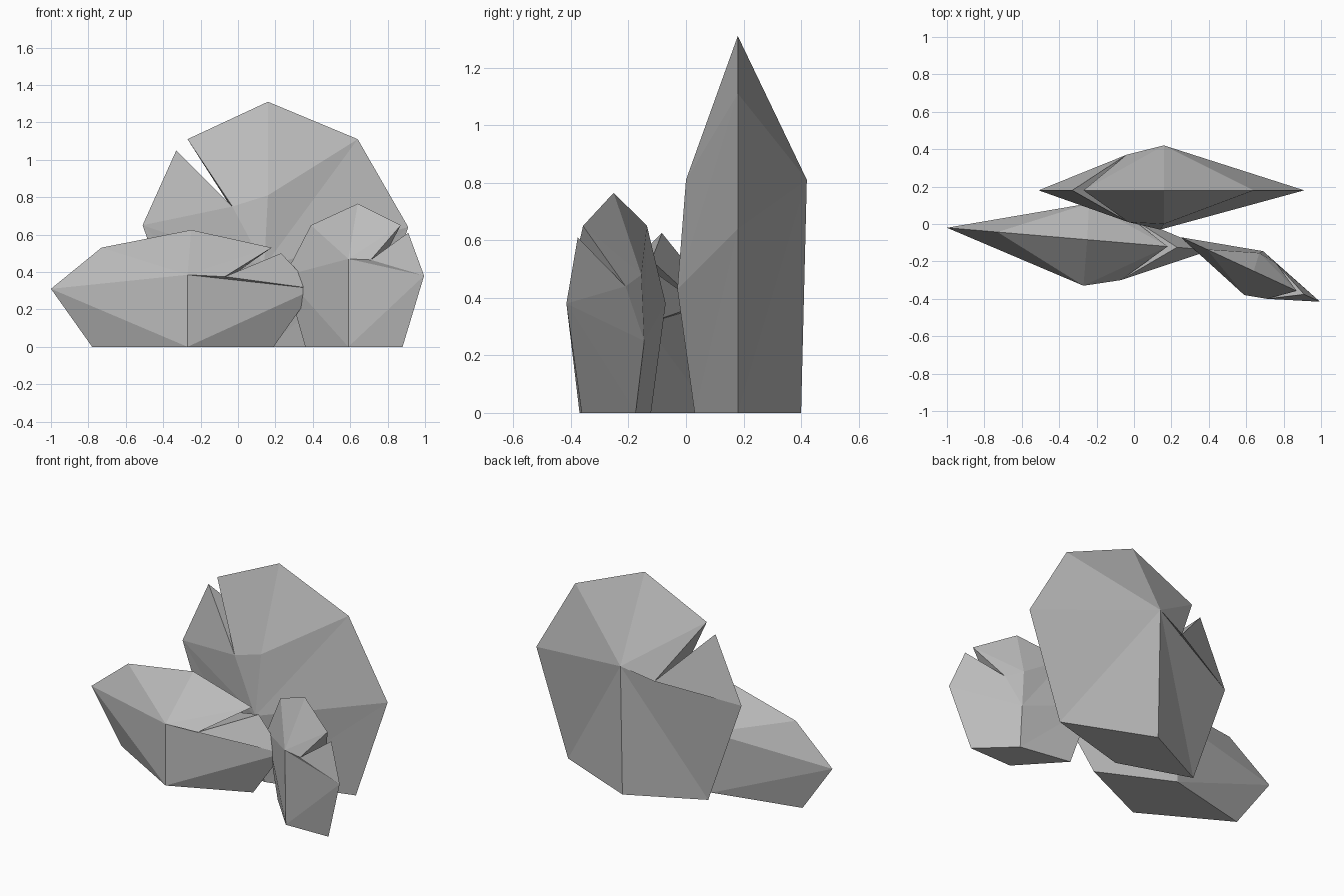
import bpy
import bmesh

cube = bpy.data.objects.get("Cube")
if cube:
    bpy.data.objects.remove(cube)

# Single stone colour
stone = bpy.data.materials.new("stone_grey")
stone.use_nodes = True
GREY = (0.5, 0.5, 0.5, 1)
stone.diffuse_color = GREY
stone.node_tree.nodes["Principled BSDF"].inputs["Base Color"].default_value = GREY


def shell(rim, notch, spine, steep):
    """Triangles of one bulging side; spine runs from upper hub to base point."""
    tip_a, lip_a, lip_b, top, shoulder, tip_b, foot_b, foot_a = rim
    hub, low, base = spine[0], spine[-2], spine[-1]
    tris = [(tip_a, lip_a, notch), (tip_a, notch, low), (shoulder, tip_b, low)]
    tris += [(a, b, hub) for a, b in ((notch, lip_b), (lip_b, top), (top, shoulder))]
    if low != hub:
        tris += [(notch, hub, low), (shoulder, hub, low)]
    for tip, foot in ((tip_a, foot_a), (tip_b, foot_b)):
        if steep:
            tris += [(tip, low, foot), (foot, low, base)]
        else:
            tris += [(tip, low, base), (tip, base, foot)]
    return tris


def rock(name, rim, notches, front, back, steep_back=False):
    """Faceted lens-shaped rock with a wedge split in its rim."""
    bm = bmesh.new()
    verts = {}

    def v(p):
        if p not in verts:
            verts[p] = bm.verts.new(p)
        return verts[p]

    tris = shell(rim, notches[0], front, False)
    tris += shell(rim, notches[1], back, steep_back)
    # Walls of the split and flat underside
    tris += [(notches[0], notches[1], rim[1]), (notches[0], notches[1], rim[2])]
    tris.append((rim[7], front[-1], rim[6], back[-1]))
    for t in tris:
        bm.faces.new([v(p) for p in t])
    bmesh.ops.recalc_face_normals(bm, faces=bm.faces)
    mesh = bpy.data.meshes.new(name)
    bm.to_mesh(mesh)
    bm.free()
    mesh.materials.append(stone)
    bpy.context.collection.objects.link(bpy.data.objects.new(name, mesh))


def upright(points, y, slope=0.0):
    """Rim points (x, z) placed on a vertical plane y + slope * x."""
    return [(x, y + slope * x, z) for x, z in points]


# Tall rock at the back
rock("tall_rock",
     upright([(-.51, .65), (-.33, 1.05), (-.27, 1.11), (.16, 1.31),
              (.64, 1.11), (.91, .64), (.69, 0), (-.28, 0)], .18),
     [(-.03, .01, .75), (-.04, .37, .75)],
     [(.16, 0, .81), (.14, -.03, .43), (.16, .03, 0)],
     [(.16, .42, .81), (.16, .40, 0)], True)

# Wide low rock at the right-hand front
rock("wide_rock",
     upright([(.41, .31), (.23, .5), (.18, .53), (-.25, .625),
              (-.73, .53), (-1, .31), (-.78, 0), (.19, 0)], -.105, -.085),
     [(-.07, -.30, .375), (-.04, .05, .375)],
     [(-.27, -.33, .385), (-.27, -.33, 0)],
     [(-.24, .11, .385), (-.24, .09, 0)])

# Small rock at the left-hand front
rock("small_rock",
     upright([(.995, .38), (.91, .61), (.87, .65), (.64, .765),
              (.39, .65), (.25, .38), (.36, 0), (.88, 0)], .045, -.463),
     [(.71, -.40, .465), (.76, -.21, .44)],
     [(.59, -.38, .47), (.59, -.37, 0)],
     [(.67, -.155, .48), (.69, -.145, .25), (.68, -.175, 0)])
